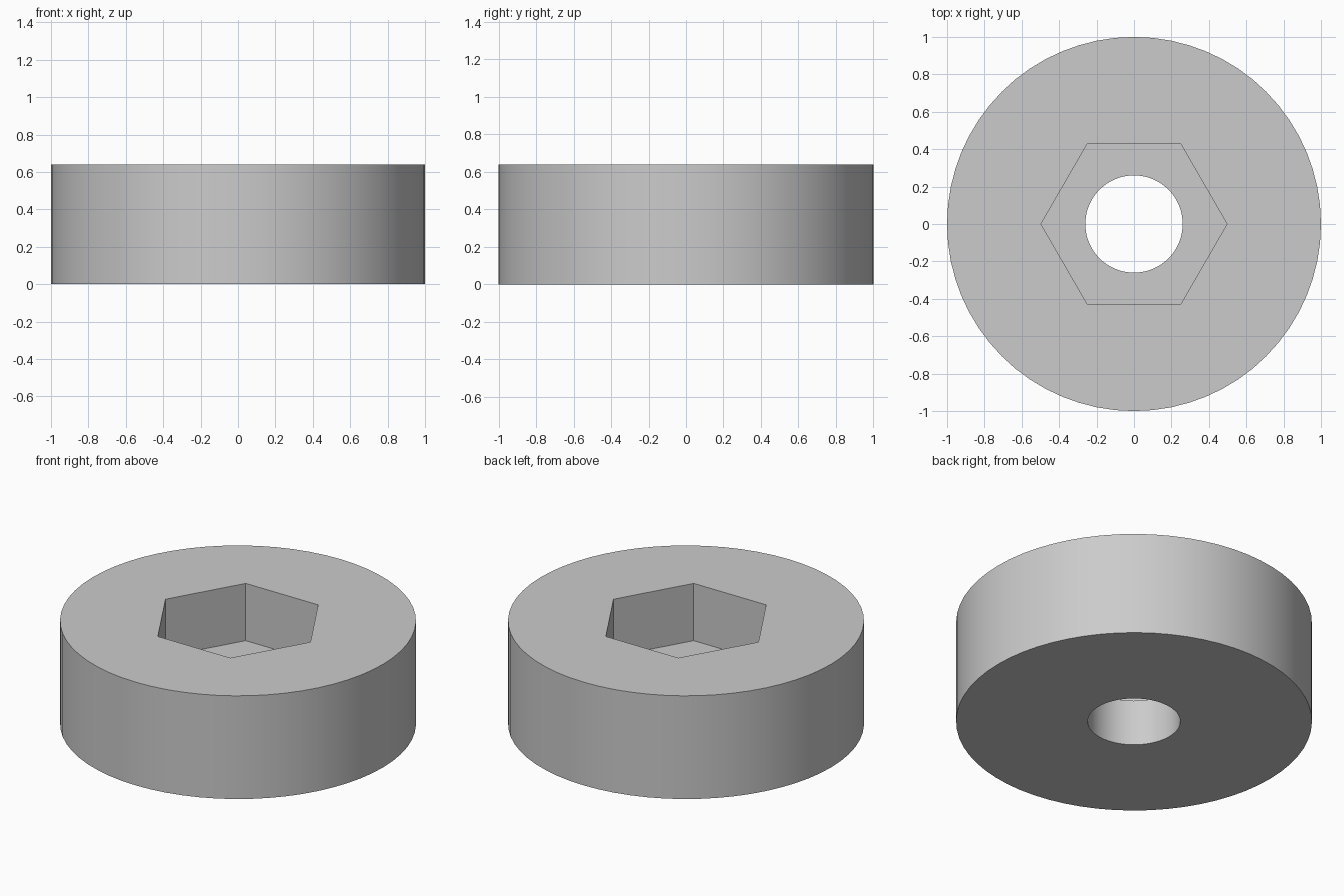
import bpy
import bmesh
import math

if "Cube" in bpy.data.objects:
    bpy.data.objects.remove(bpy.data.objects["Cube"], do_unlink=True)

SEGMENTS = 64
HEIGHT = 0.64
FLOOR = 0.285      # level of the hexagonal recess floor
OUTER_R, HEX_R, HOLE_R = 1.0, 0.497, 0.26

grey = bpy.data.materials.new("plain grey")
grey.use_nodes = True
colour = (0.6, 0.6, 0.6, 1)
grey.diffuse_color = colour
grey.node_tree.nodes["Principled BSDF"].inputs["Base Color"].default_value = colour

bm = bmesh.new()


def ring(radius, z, sides):
    """Closed loop of edges around the z axis."""
    verts = [bm.verts.new((radius * math.cos(math.tau * i / sides),
                           radius * math.sin(math.tau * i / sides), z))
             for i in range(sides)]
    return [bm.edges.new((verts[i], verts[(i + 1) % sides])) for i in range(sides)]


outer_bottom = ring(OUTER_R, 0, SEGMENTS)
outer_top = ring(OUTER_R, HEIGHT, SEGMENTS)
hex_top = ring(HEX_R, HEIGHT, 6)
hex_floor = ring(HEX_R, FLOOR, 6)
hole_top = ring(HOLE_R, FLOOR, SEGMENTS)
hole_bottom = ring(HOLE_R, 0, SEGMENTS)

# Upright walls: rim, recess and bore
for low, high in ((outer_bottom, outer_top), (hex_floor, hex_top), (hole_bottom, hole_top)):
    bmesh.ops.bridge_loops(bm, edges=low + high)

# Flat faces: top, recess floor and underside
for outside, inside in ((outer_top, hex_top), (hex_floor, hole_top), (outer_bottom, hole_bottom)):
    bmesh.ops.triangle_fill(bm, edges=outside + inside, use_beauty=True, normal=(0, 0, 1))

bmesh.ops.recalc_face_normals(bm, faces=bm.faces)
mesh = bpy.data.meshes.new("hex_socket_collar")
bm.to_mesh(mesh)
bm.free()
mesh.materials.append(grey)

collar = bpy.data.objects.new("hex_socket_collar", mesh)
bpy.context.collection.objects.link(collar)
bpy.ops.object.select_all(action='DESELECT')
collar.select_set(True)
bpy.context.view_layer.objects.active = collar
bpy.ops.object.shade_smooth_by_angle(angle=math.radians(30))
